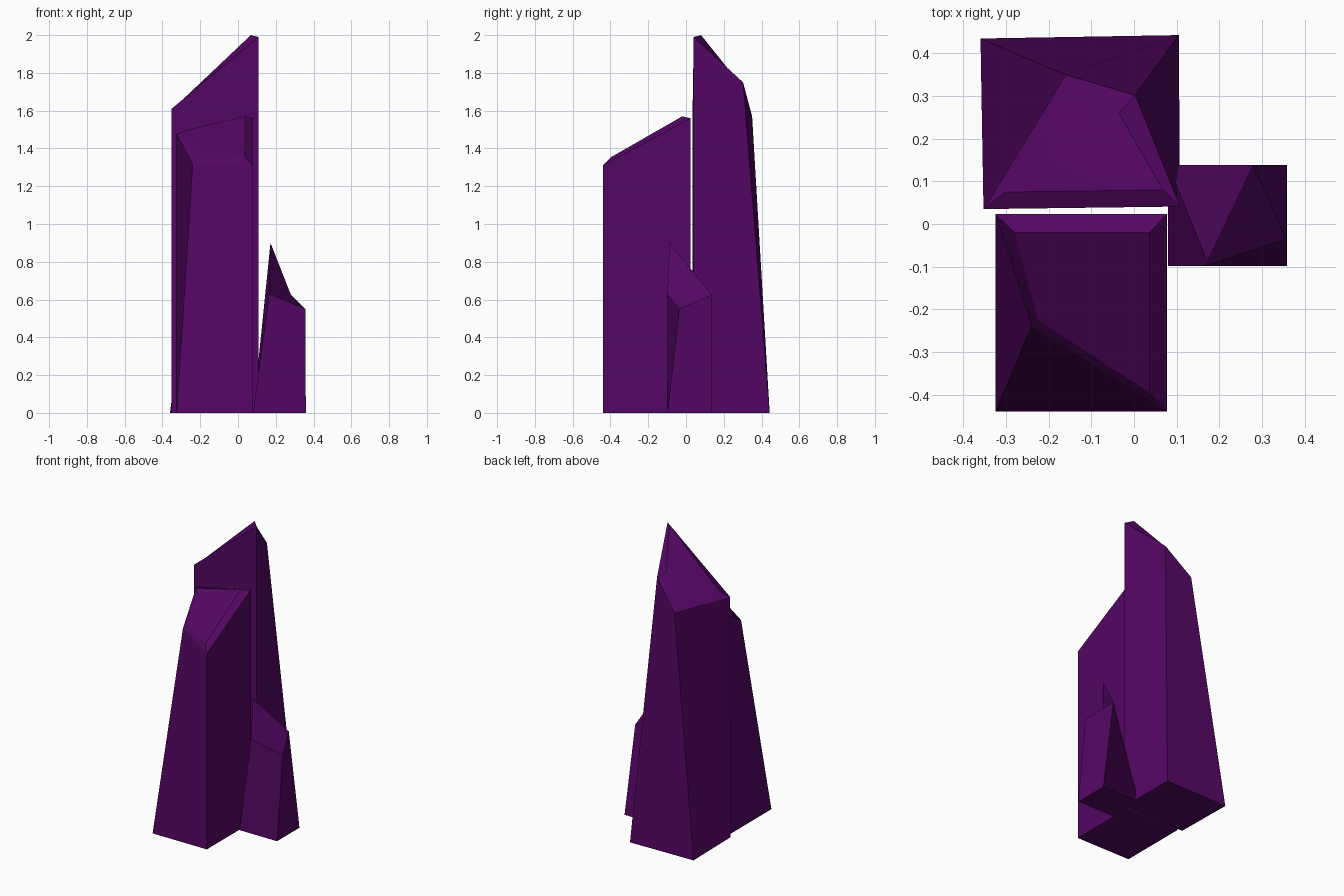
import bpy, bmesh
from math import radians

if "Cube" in bpy.data.objects:
    bpy.data.objects.remove(bpy.data.objects["Cube"])

purple = bpy.data.materials.new("purple_crystal")
purple.diffuse_color = (0.088, 0.002, 0.125, 1)
purple.use_nodes = True
purple.node_tree.nodes["Principled BSDF"].inputs["Base Color"].default_value = purple.diffuse_color


def quad(bm, a, b, c, d):
    """Quad whose first vertex sits on its shorter diagonal, so it folds there."""
    if (a.co - c.co).length > (b.co - d.co).length:
        a, b, c, d = b, c, d, a
    bm.faces.new((a, b, c, d))


def crystal(name, *rings):
    """Skin four-sided rings (front-left, front-right, back-right, back-left)."""
    bm = bmesh.new()
    loops = [[bm.verts.new(p) for p in ring] for ring in rings]
    for low, high in zip(loops, loops[1:]):
        for i in range(4):
            j = (i + 1) % 4
            quad(bm, low[i], low[j], high[j], high[i])
    quad(bm, *loops[0][::-1])
    quad(bm, *loops[-1])
    mesh = bpy.data.meshes.new(name)
    bm.to_mesh(mesh)
    bm.free()
    mesh.materials.append(purple)
    obj = bpy.data.objects.new(name, mesh)
    bpy.context.collection.objects.link(obj)
    return obj


# Tall rear crystal: base, shoulder, inset tip
tall = crystal("tall_crystal",
        [(-.353, .035, 0), (.108, .041, 0), (.105, .443, 0), (-.36, .435, 0)],
        [(-.352, .035, 1.61), (.108, .041, 1.99), (.003, .302, 1.75), (-.16, .35, 1.57)],
        [(-.302, .075, 1.65), (.068, .08, 2.0), (-.035, .26, 1.775), (-.155, .335, 1.585)])

# Medium front crystal
medium = crystal("medium_crystal",
        [(-.325, -.44, 0), (.077, -.44, 0), (.077, .023, 0), (-.325, .023, 0)],
        [(-.24, -.24, 1.32), (.077, -.44, 1.31), (.077, .023, 1.56), (-.325, .023, 1.475)],
        [(-.225, -.225, 1.345), (.036, -.395, 1.355), (.036, -.02, 1.57), (-.28, -.02, 1.495)])

# Small side crystal with one corner drawn up to a point
crystal("small_crystal",
        [(.08, -.099, 0), (.359, -.099, 0), (.359, .138, 0), (.08, .138, 0)],
        [(.165, -.099, .63), (.357, -.035, .55), (.28, .138, .625), (.172, -.088, .90)])

# Soften only the shallow creases around the tips
for obj in (tall, medium):
    obj.select_set(True)
    bpy.context.view_layer.objects.active = obj
bpy.ops.object.shade_smooth_by_angle(angle=radians(20))
